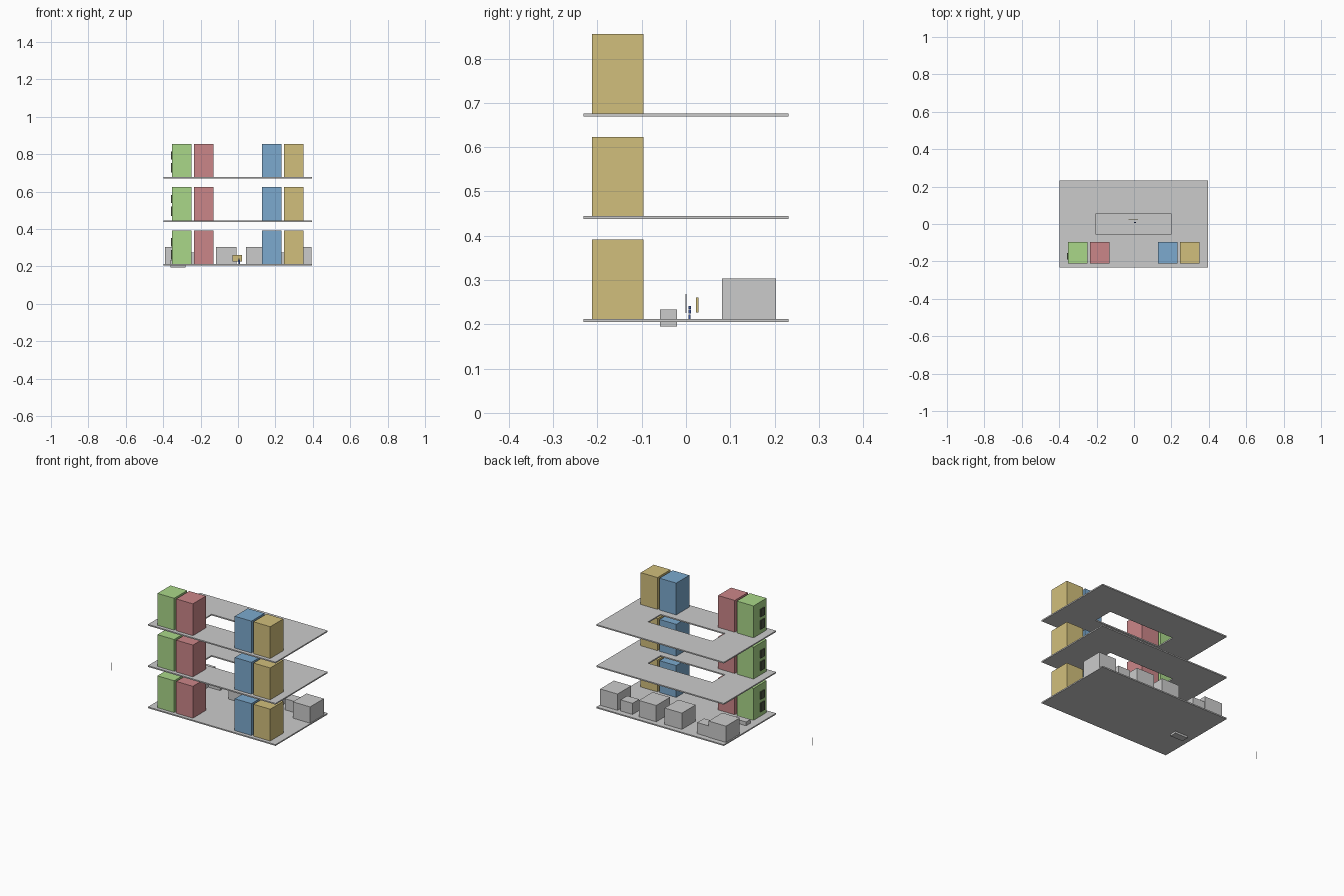
import bpy, bmesh

if "Cube" in bpy.data.objects:
    bpy.data.objects.remove(bpy.data.objects["Cube"])


def material(name, rgb):
    m = bpy.data.materials.new(name)
    m.diffuse_color = (*rgb, 1)
    m.use_nodes = True
    m.node_tree.nodes["Principled BSDF"].inputs["Base Color"].default_value = m.diffuse_color
    return m


GREEN = material("green", (0.40, 0.68, 0.25))
RED = material("red", (0.60, 0.24, 0.25))
BLUE = material("blue", (0.20, 0.40, 0.62))
YELLOW = material("yellow", (0.64, 0.52, 0.20))
DARK = material("dark", (0.08, 0.10, 0.06))
NAVY = material("navy", (0.05, 0.10, 0.35))


def finish(name, bm, mat=None):
    me = bpy.data.meshes.new(name)
    bm.to_mesh(me)
    bm.free()
    ob = bpy.data.objects.new(name, me)
    bpy.context.collection.objects.link(ob)
    if mat:
        me.materials.append(mat)
    return ob


def box(name, xs, ys, zs, mat=None):
    bm = bmesh.new()
    bmesh.ops.create_cube(bm, size=1)
    for v in bm.verts:
        for i, (lo, hi) in enumerate((xs, ys, zs)):
            v.co[i] = hi if v.co[i] > 0 else lo
    return finish(name, bm, mat)


def ring_slab(name, xs, ys, hx, hy, zs):
    # rectangular plate with a rectangular opening
    outer = [(xs[0], ys[0]), (xs[1], ys[0]), (xs[1], ys[1]), (xs[0], ys[1])]
    inner = [(hx[0], hy[0]), (hx[1], hy[0]), (hx[1], hy[1]), (hx[0], hy[1])]
    bm = bmesh.new()
    o = [bm.verts.new((*p, zs[0])) for p in outer]
    n = [bm.verts.new((*p, zs[0])) for p in inner]
    faces = [bm.faces.new((o[i], o[(i + 1) % 4], n[(i + 1) % 4], n[i])) for i in range(4)]
    ext = bmesh.ops.extrude_face_region(bm, geom=faces, use_keep_orig=True)
    for g in ext["geom"]:
        if isinstance(g, bmesh.types.BMVert):
            g.co.z = zs[1]
    bmesh.ops.recalc_face_normals(bm, faces=bm.faces)
    return finish(name, bm)


# floors: solid ground plate, two upper plates with an atrium opening
FX, FY = (-0.398, 0.396), (-0.232, 0.232)
tops = (0.2125, 0.4445, 0.6765)
box("ground_floor", FX, FY, (tops[0] - 0.007, tops[0]))
for i, t in enumerate(tops[1:], 1):
    ring_slab(f"upper_floor_{i}", FX, FY, (-0.203, 0.198), (-0.057, 0.055), (t - 0.007, t))

# four coloured units on each floor, with two dark panels on the green side
units = [("green", -0.353, GREEN), ("red", -0.236, RED), ("blue", 0.128, BLUE), ("yellow", 0.245, YELLOW)]
for i, t in enumerate(tops):
    for name, x, mat in units:
        box(f"{name}_unit_{i}", (x, x + 0.104), (-0.212, -0.096), (t, t + 0.179), mat)
    for j, (lo, hi) in enumerate(((0.025, 0.075), (0.095, 0.138))):
        box(f"side_panel_{i}_{j}", (-0.358, -0.353), (-0.19, -0.155), (t + lo, t + hi), DARK)

# grey stalls along the back of the ground floor
g = tops[0]
for i, x in enumerate((-0.391, -0.117, 0.043, 0.284)):
    box(f"large_stall_{i}", (x, x + 0.108), (0.081, 0.203), (g, 0.304))
for i, x in enumerate((-0.284, 0.193)):
    box(f"small_stall_{i}", (x, x + 0.074), (0.14, 0.2), (g, 0.275))

# low block sunk through the ground floor
box("sunken_block", (-0.36, -0.282), (-0.059, -0.02), (0.195, 0.234))

# small sign board and little blocky figure in the middle
box("sign_board", (-0.03, 0.022), (0.023, 0.028), (0.227, 0.261), YELLOW)
box("figure_legs", (0.003, 0.010), (0.006, 0.010), (g, 0.222), NAVY)
box("figure_body", (0.001, 0.012), (0.006, 0.011), (0.224, 0.233), NAVY)
box("figure_head", (0.004, 0.009), (0.006, 0.011), (0.235, 0.241), NAVY)

# thin detached post far to the left
box("detached_post", (-0.787, -0.785), (-0.001, 0.001), (0.225, 0.268))
